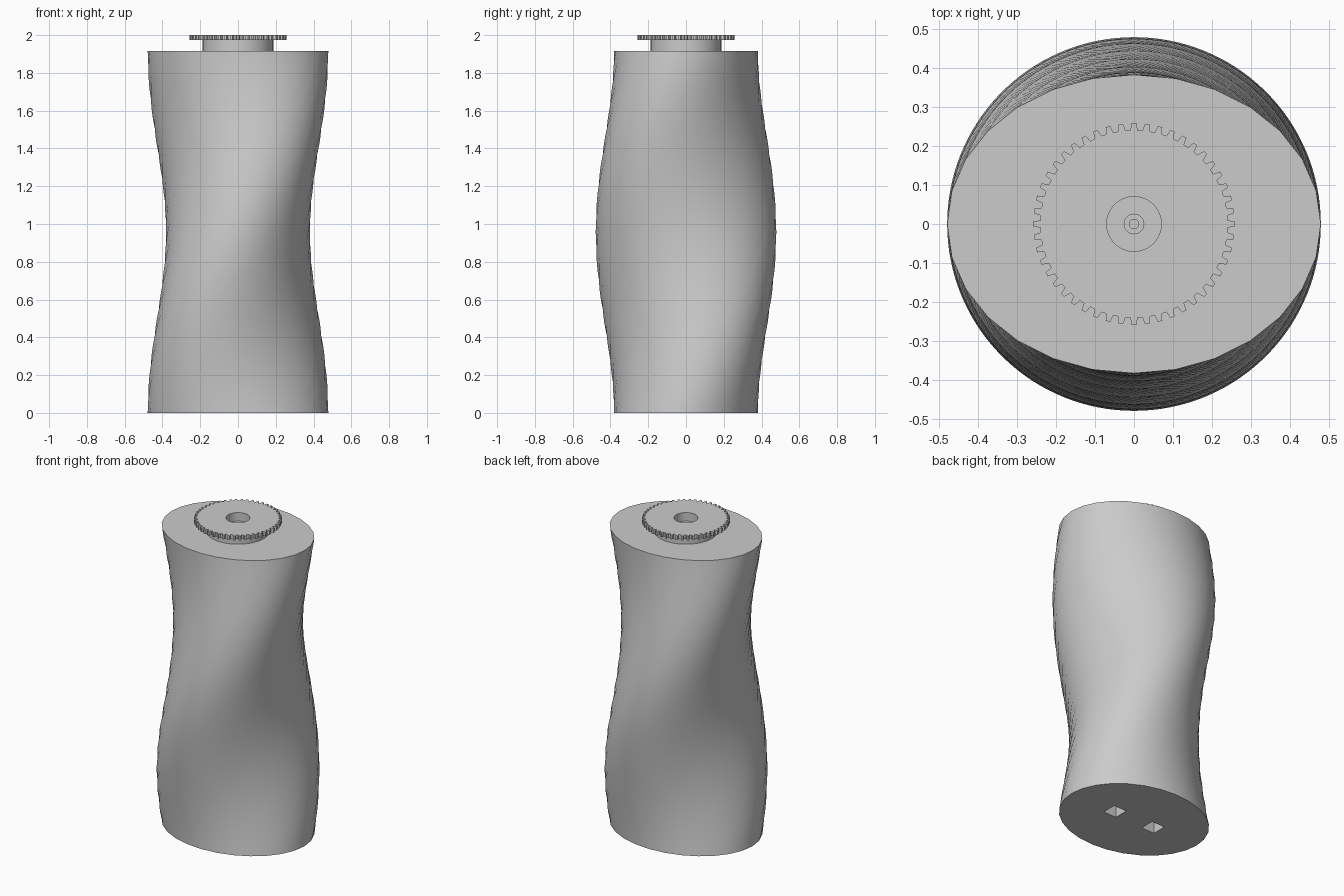
import bpy
import bmesh
from math import cos, sin, pi, radians
from mathutils import Matrix

cube = bpy.data.objects.get("Cube")
if cube:
    bpy.data.objects.remove(cube, do_unlink=True)

grey = bpy.data.materials.new("plain grey")
grey.use_nodes = True
grey.diffuse_color = (0.6, 0.6, 0.6, 1)
grey.node_tree.nodes["Principled BSDF"].inputs["Base Color"].default_value = grey.diffuse_color


def add_object(name, bm):
    bmesh.ops.recalc_face_normals(bm, faces=bm.faces)
    mesh = bpy.data.meshes.new(name)
    bm.to_mesh(mesh)
    bm.free()
    mesh.materials.append(grey)
    obj = bpy.data.objects.new(name, mesh)
    bpy.context.collection.objects.link(obj)
    return obj


def loft(name, rings):
    """Join equal rings of points into a skin and cap both ends."""
    bm = bmesh.new()
    loops = [[bm.verts.new(p) for p in ring] for ring in rings]
    count = len(loops[0])
    for a, b in zip(loops, loops[1:]):
        for i in range(count):
            j = (i + 1) % count
            bm.faces.new((a[i], a[j], b[j], b[i]))
    bm.faces.new(loops[0])
    bm.faces.new(loops[-1])
    return add_object(name, bm)


def smooth(obj):
    bpy.ops.object.select_all(action="DESELECT")
    obj.select_set(True)
    bpy.context.view_layer.objects.active = obj
    bpy.ops.object.shade_smooth_by_angle(angle=radians(30))


# Elliptical body, twisted half a turn from bottom to top
HEIGHT, LAYERS, SIDES = 1.915, 64, 28


def ellipse(t):
    turn = Matrix.Rotation(pi * t, 3, "Z")
    return [turn @ Matrix.Diagonal((0.478, 0.382, 1)).col[0] * cos(a)
            + turn @ Matrix.Diagonal((0.478, 0.382, 1)).col[1] * sin(a)
            + Matrix.Identity(3).col[2] * HEIGHT * t
            for a in (2 * pi * i / SIDES for i in range(SIDES))]


body = loft("twisted_body", [ellipse(k / LAYERS) for k in range(LAYERS + 1)])

# Two square sockets in the underside
bm = bmesh.new()
for x in (-0.146, 0.146):
    place = Matrix.Translation((x, 0, 0)) @ Matrix.Diagonal((0.094, 0.094, 0.24, 1))
    bmesh.ops.create_cube(bm, size=1, matrix=place)
cutter = add_object("socket_cutter", bm)
cutter.hide_render = True
cut = body.modifiers.new("sockets", "BOOLEAN")
cut.operation, cut.object, cut.solver = "DIFFERENCE", cutter, "EXACT"
bpy.context.view_layer.objects.active = body
bpy.ops.object.modifier_apply(modifier=cut.name)
bpy.data.objects.remove(cutter, do_unlink=True)
smooth(body)

# Toothed wheel on a round hub, with a stepped hole in the middle
TEETH = 48
TOOTH = ((-0.3, 0.24), (-0.17, 0.258), (0.17, 0.258), (0.3, 0.24))


def wheel_ring(z, radius=None):
    points = []
    for i in range(TEETH):
        for offset, tooth_radius in TOOTH:
            a = 2 * pi * (i + offset) / TEETH
            r = radius or tooth_radius
            points.append((r * cos(a), r * sin(a), z))
    return points


wheel = loft("gear_wheel", [
    wheel_ring(1.91, 0.187), wheel_ring(1.973, 0.187),
    wheel_ring(1.973), wheel_ring(2.0),
    wheel_ring(2.0, 0.07), wheel_ring(1.945, 0.07),
    wheel_ring(1.945, 0.025), wheel_ring(1.93, 0.025),
    wheel_ring(1.93, 0.012), wheel_ring(1.92, 0.012)])
smooth(wheel)
